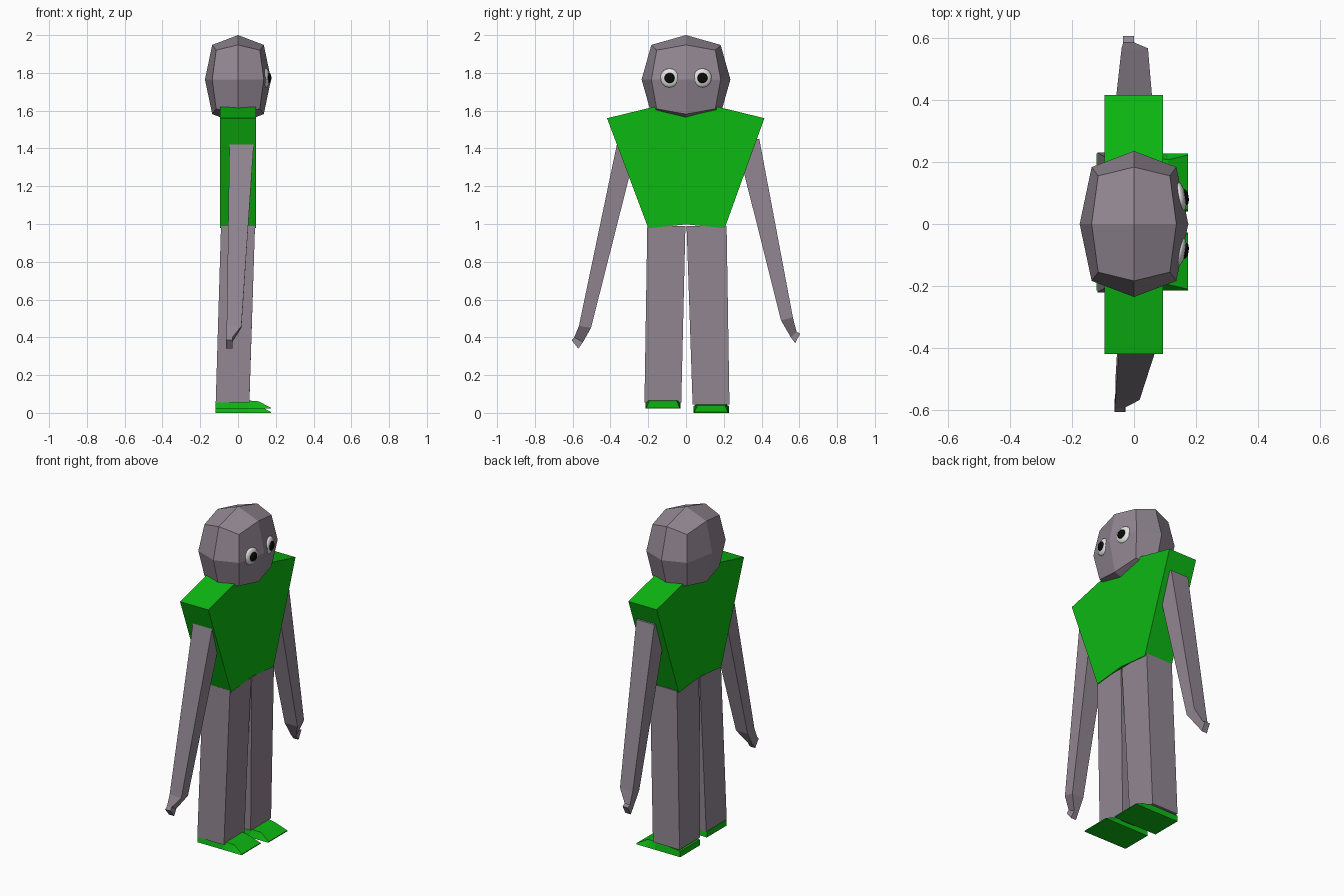
import bpy, bmesh, math
from mathutils import Vector

old = bpy.data.objects.get("Cube")
if old:
    bpy.data.objects.remove(old, do_unlink=True)


def material(name, rgb):
    m = bpy.data.materials.new(name)
    m.use_nodes = True
    m.diffuse_color = (*rgb, 1)
    bsdf = m.node_tree.nodes["Principled BSDF"]
    bsdf.inputs["Base Color"].default_value = (*rgb, 1)
    bsdf.inputs["Roughness"].default_value = 0.8
    return m


SKIN = material("mauve grey", (0.285, 0.24, 0.285))
GREEN = material("green", (0.004, 0.48, 0.006))
WHITE = material("eye white", (0.78, 0.78, 0.76))
BLACK = material("pupil black", (0.003, 0.003, 0.003))


def finish(name, bm, mat):
    bmesh.ops.recalc_face_normals(bm, faces=bm.faces)
    mesh = bpy.data.meshes.new(name)
    bm.to_mesh(mesh)
    bm.free()
    mesh.materials.append(mat)
    ob = bpy.data.objects.new(name, mesh)
    bpy.context.collection.objects.link(ob)
    return ob


def loft(name, rings, mat):
    """Skin a closed solid through rings of points."""
    bm = bmesh.new()
    loops = [[bm.verts.new(p) for p in ring] for ring in rings]
    n = len(loops[0])
    for a, b in zip(loops, loops[1:]):
        for i in range(n):
            j = (i + 1) % n
            bm.faces.new((a[i], a[j], b[j], b[i]))
    bm.faces.new(loops[0])
    bm.faces.new(loops[-1])
    return finish(name, bm, mat)


def quad(x0, x1, ya, za, yb, zb):
    """Four-point ring spanning x0..x1 between two (y, z) points."""
    return [(x0, ya, za), (x1, ya, za), (x1, yb, zb), (x0, yb, zb)]


# Head: once-subdivided box rounded by vertex type (corner, edge, face centre)
bm = bmesh.new()
bmesh.ops.create_cube(bm, size=2)
bmesh.ops.subdivide_edges(bm, edges=bm.edges[:], cuts=1, use_grid_fill=True)
for v in bm.verts:
    axes = sum(abs(c) > 0.5 for c in v.co)
    k = {1: 1.0, 2: 0.78, 3: 0.66}[axes]
    v.co = Vector((v.co.x * 0.175 * k, v.co.y * 0.235 * k, 1.765 + v.co.z * 0.235 * k))
finish("head", bm, SKIN)

# Shirt: one outline extruded front to back
outline = [(-0.2, 0.978), (0, 0.998), (0.205, 0.978), (0.415, 1.56),
           (0.17, 1.62), (0, 1.62), (-0.17, 1.62), (-0.418, 1.56)]
loft("shirt", [[(x, y, z) for y, z in outline] for x in (-0.095, 0.094)], GREEN)

# Arms: tapered boxes bent at the wrist
loft("right_arm", [quad(-0.045, 0.085, -0.36, 1.45, -0.25, 1.45),
                   quad(-0.06, 0.018, -0.567, 0.46, -0.503, 0.45),
                   quad(-0.06, -0.03, -0.592, 0.40, -0.545, 0.375),
                   quad(-0.063, -0.028, -0.605, 0.385, -0.57, 0.34)], SKIN)
loft("left_arm", [quad(-0.06, 0.06, 0.388, 1.45, 0.262, 1.45),
                  quad(-0.04, 0.045, 0.566, 0.505, 0.503, 0.49),
                  quad(-0.035, 0.0, 0.585, 0.43, 0.555, 0.40),
                  quad(-0.035, 0.0, 0.605, 0.42, 0.578, 0.37)], SKIN)

# Legs and shoes: (side, top y span, bottom y span, leg bottom, shoe bottom)
for side, top, low, z, sole in (("right", (-0.205, -0.003), (-0.22, -0.025), 0.055, 0.022),
                                ("left", (0.003, 0.215), (0.035, 0.23), 0.045, 0.0)):
    loft(side + "_leg", [quad(-0.09, 0.09, top[0], 0.99, top[1], 0.99),
                         quad(-0.118, 0.06, low[0], z, low[1], z)], SKIN)
    a, b = low[0] + 0.005, low[1] - 0.003
    t = sole + 0.044

    def section(x, inset, height):
        return [(x, a, sole), (x, b, sole), (x, b - inset, height), (x, a + inset, height)]

    loft(side + "_shoe", [section(-0.12, 0.0, t - 0.008), section(0.05, 0.012, t),
                          section(0.11, 0.02, t - 0.005),
                          section(0.174, 0.005, sole + 0.005)], GREEN)

# Eyes: flattened balls set into the face, turned to follow it
for side, s in (("right", -1), ("left", 1)):
    for part, x, depth, r, mat in (("eye", 0.147, 0.02, 0.05, WHITE),
                                   ("pupil", 0.164, 0.012, 0.027, BLACK)):
        bm = bmesh.new()
        bmesh.ops.create_uvsphere(bm, u_segments=20, v_segments=12, radius=1)
        bmesh.ops.scale(bm, vec=(depth, r, r), verts=bm.verts)
        ob = finish(side + "_" + part, bm, mat)
        ob.location = (x, s * 0.087, 1.773)
        ob.rotation_euler = (0, 0, s * math.radians(10))
        for p in ob.data.polygons:
            p.use_smooth = True
